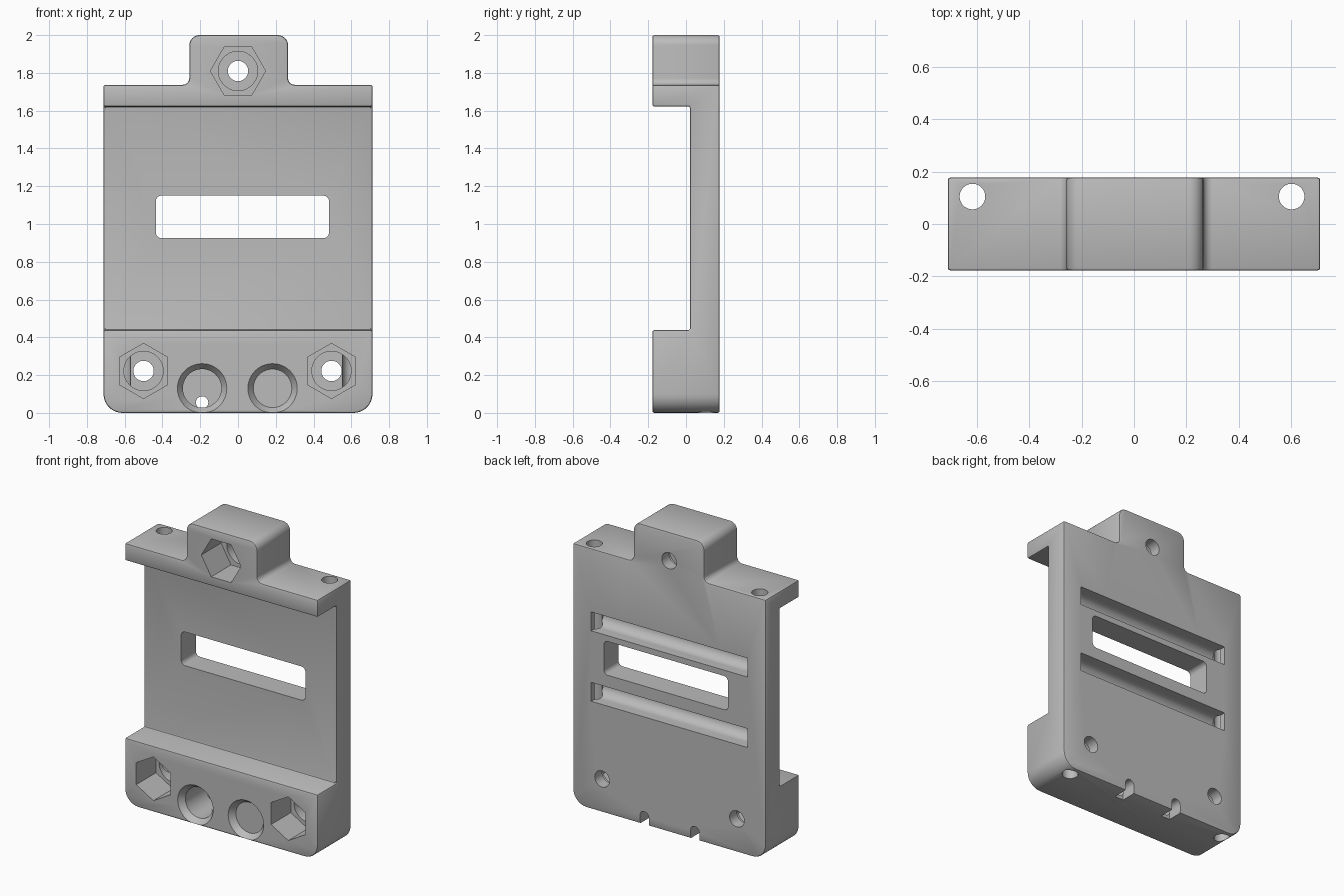
import bpy, bmesh, math
from mathutils import Matrix, Vector

if "Cube" in bpy.data.objects:
    bpy.data.objects.remove(bpy.data.objects["Cube"])

FRONT, BACK = -0.178, 0.178
WEB = 0.022          # front face of the thin middle wall

grey = bpy.data.materials.new("plain grey")
grey.use_nodes = True
grey.diffuse_color = (0.5, 0.5, 0.5, 1)
grey.node_tree.nodes["Principled BSDF"].inputs["Base Color"].default_value = (0.5, 0.5, 0.5, 1)


def make_object(name, bm):
    bmesh.ops.recalc_face_normals(bm, faces=bm.faces)
    mesh = bpy.data.meshes.new(name)
    bm.to_mesh(mesh)
    bm.free()
    obj = bpy.data.objects.new(name, mesh)
    mesh.materials.append(grey)
    bpy.context.collection.objects.link(obj)
    return obj


def rounded(corners, steps=8):
    """Outline in (x, z) from (x, z, radius) corners, each replaced by an arc."""
    points = []
    for i, (x, z, r) in enumerate(corners):
        p = Vector((x, z))
        if r == 0:
            points.append(p)
            continue
        a = (Vector(corners[i - 1][:2]) - p).normalized()
        b = (Vector(corners[(i + 1) % len(corners)][:2]) - p).normalized()
        for k in range(steps + 1):
            t = k / steps * math.pi / 2
            points.append(p + a * r * (1 - math.sin(t)) + b * r * (1 - math.cos(t)))
    return points


def prism(name, outline, y0, y1):
    bm = bmesh.new()
    face = bm.faces.new([bm.verts.new((p[0], y0, p[1])) for p in outline])
    moved = bmesh.ops.extrude_face_region(bm, geom=[face])["geom"]
    bmesh.ops.translate(bm, vec=(0, y1 - y0, 0),
                        verts=[v for v in moved if isinstance(v, bmesh.types.BMVert)])
    return make_object(name, bm)


def box(name, x0, x1, y0, y1, z0, z1):
    return prism(name, [(x0, z0), (x1, z0), (x1, z1), (x0, z1)], y0, y1)


def rod(name, start, end, r0, r1=None, sides=40, turn=0.0):
    """Cylinder, cone or hexagonal bar between two points."""
    start, end = Vector(start), Vector(end)
    axis = end - start
    place = (Matrix.Translation((start + end) / 2)
             @ axis.to_track_quat("Z", "Y").to_matrix().to_4x4()
             @ Matrix.Rotation(turn, 4, "Z"))
    bm = bmesh.new()
    bmesh.ops.create_cone(bm, cap_ends=True, segments=sides, radius1=r0,
                          radius2=r0 if r1 is None else r1, depth=axis.length, matrix=place)
    return make_object(name, bm)


def apply(obj, mod):
    with bpy.context.temp_override(object=obj, active_object=obj, selected_objects=[obj]):
        bpy.ops.object.modifier_apply(modifier=mod.name)


def cut(obj, cutter):
    cutter.hide_render = True
    mod = obj.modifiers.new("cut", "BOOLEAN")
    mod.operation, mod.solver, mod.object = "DIFFERENCE", "EXACT", cutter
    apply(obj, mod)
    bpy.data.objects.remove(cutter)


# Plate with rounded feet and a mounting tab on top
W, SHOULDER = 0.712, 1.737
plate = prism("mounting_plate", rounded([
    (-W, 0, 0.1), (W, 0, 0.1), (W, SHOULDER, 0), (0.265, SHOULDER, 0.035),
    (0.265, 2, 0.055), (-0.258, 2, 0.055), (-0.258, SHOULDER, 0.035), (-W, SHOULDER, 0)]),
    FRONT, BACK)

# Wide front recess, then softened edges
cut(plate, box("recess", -1, 1, -0.5, WEB, 0.438, 1.622))
bevel = plate.modifiers.new("soft_edges", "BEVEL")
bevel.width, bevel.segments, bevel.limit_method = 0.01, 2, "ANGLE"
bevel.angle_limit = math.radians(40)
apply(plate, bevel)

# Window through the middle wall
cut(plate, prism("window", rounded([
    (-0.435, 0.925, 0.03), (0.482, 0.925, 0.03),
    (0.482, 1.15, 0.03), (-0.435, 1.15, 0.03)]), -0.5, 0.5))

# Hexagonal nut pockets with a round step and a bolt hole
for x, z, turn in [(0, 1.81, math.pi / 2), (-0.5, 0.222, 0), (0.495, 0.222, 0)]:
    cut(plate, rod("nut_pocket", (x, -0.3, z), (x, 0.03, z), 0.146, sides=6, turn=turn))
    cut(plate, rod("pocket_step", (x, -0.3, z), (x, 0.1, z), 0.104))
    cut(plate, rod("bolt_hole", (x, -0.3, z), (x, 0.3, z), 0.054))

# Flared round sockets, each with a small wire slot to the back
for x in (-0.19, 0.183):
    cut(plate, rod("socket", (x, -0.3, 0.13), (x, 0.075, 0.13), 0.102))
    cut(plate, rod("socket_flare", (x, FRONT - 0.01, 0.13), (x, FRONT + 0.04, 0.13), 0.138, 0.102))
    cut(plate, rod("wire_hole", (x, 0, 0.055), (x, 0.3, 0.055), 0.033, sides=24))
    cut(plate, box("wire_slot", x - 0.033, x + 0.033, 0.075, 0.3, -0.1, 0.055))

# Long vertical holes near both sides
for x in (-0.618, 0.603):
    cut(plate, rod("long_hole", (x, 0.105, -0.1), (x, 0.105, 2.1), 0.049))

# Two round-bottomed channels across the back
for z in (0.782, 1.252):
    cut(plate, box("channel_mouth", -0.58, 0.575, 0.115, 0.3, z - 0.063, z + 0.063))
    cut(plate, rod("channel_floor", (-0.58, 0.115, z), (0.575, 0.115, z), 0.063))

# Smooth curved walls, crisp edges
bpy.ops.object.select_all(action="DESELECT")
plate.select_set(True)
bpy.context.view_layer.objects.active = plate
bpy.ops.object.shade_smooth_by_angle(angle=math.radians(30))
